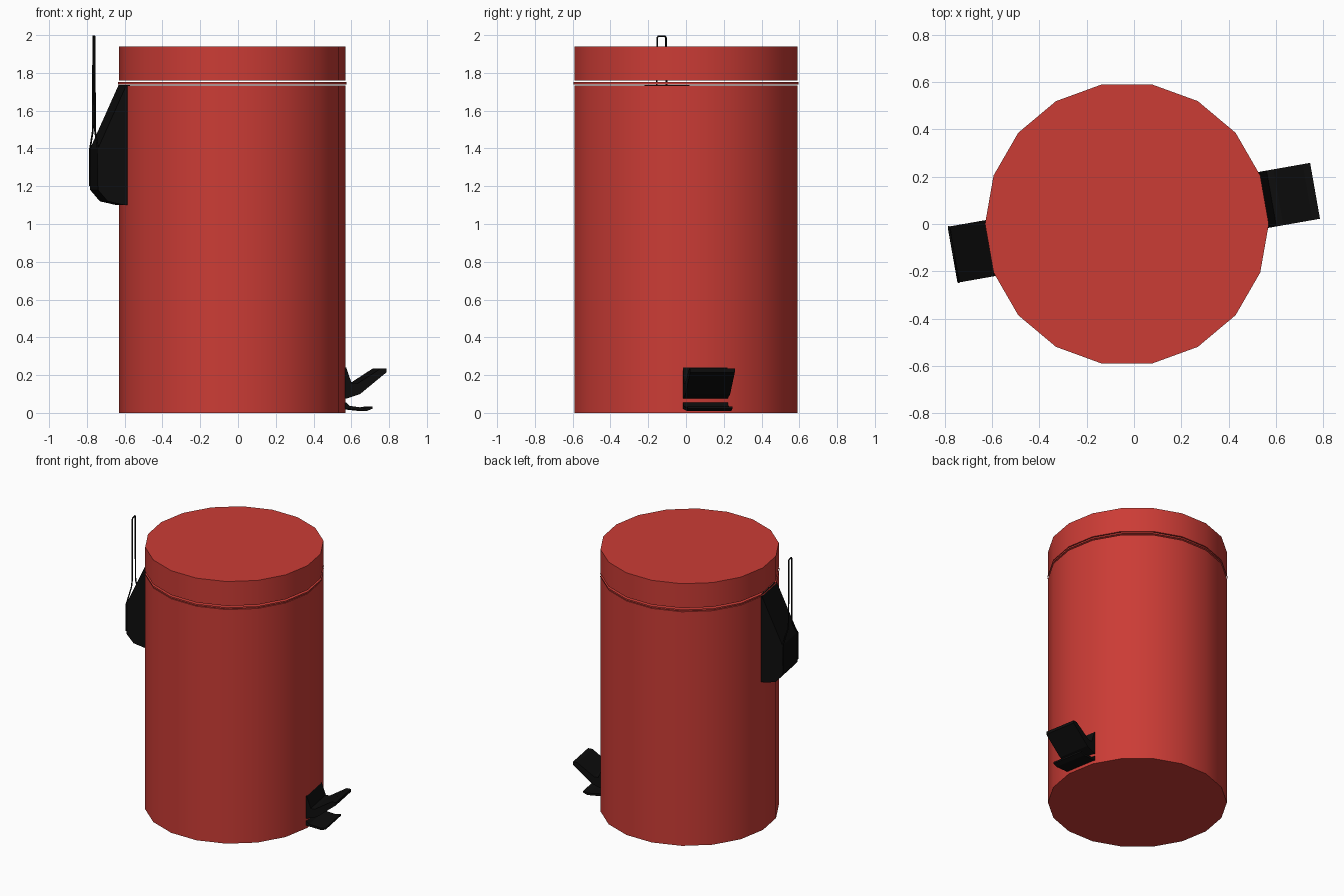
import bpy, bmesh, math
from mathutils import Matrix, Vector

if "Cube" in bpy.data.objects:
    bpy.data.objects.remove(bpy.data.objects["Cube"])

SIDES, R, CX = 18, 0.6, -0.03
APOTHEM = R * math.cos(math.pi / SIDES)


def material(name, color):
    m = bpy.data.materials.new(name)
    m.diffuse_color = (*color, 1)
    m.use_nodes = True
    m.node_tree.nodes["Principled BSDF"].inputs["Base Color"].default_value = m.diffuse_color
    return m


RED = material("red_paint", (0.6, 0.045, 0.036))
BLACK = material("black_plastic", (0.004, 0.004, 0.004))


def add_object(name, bm, mat, smooth=False):
    bmesh.ops.recalc_face_normals(bm, faces=bm.faces[:])
    me = bpy.data.meshes.new(name)
    bm.to_mesh(me)
    bm.free()
    me.materials.append(mat)
    ob = bpy.data.objects.new(name, me)
    bpy.context.collection.objects.link(ob)
    if smooth:
        bpy.ops.object.select_all(action='DESELECT')
        ob.select_set(True)
        bpy.context.view_layer.objects.active = ob
        bpy.ops.object.shade_smooth_by_angle(angle=math.radians(30))
    return ob


def drum(name, z0, z1, r=R, caps=True):
    bm = bmesh.new()
    bmesh.ops.create_cone(bm, cap_ends=caps, segments=SIDES, radius1=r, radius2=r,
                          depth=z1 - z0)
    # put a corner exactly on the +x axis
    bm.verts.ensure_lookup_table()
    v = bm.verts[0].co
    step = 2 * math.pi / SIDES
    turn = Matrix.Rotation(-(math.atan2(v.y, v.x) % step), 4, 'Z')
    bmesh.ops.transform(bm, matrix=Matrix.Translation((CX, 0, (z0 + z1) / 2)) @ turn,
                        verts=bm.verts[:])
    return add_object(name, bm, mat=RED, smooth=True)


def wall_frame(angle):
    """Local x points out of the drum facet, y runs along it."""
    return (Matrix.Translation((CX, 0, 0)) @ Matrix.Rotation(math.radians(angle), 4, 'Z')
            @ Matrix.Translation((APOTHEM, 0, 0)))


def wall_part(name, profile, angle, half=0.12):
    """Extrude an (out, up) profile across the width of a facet."""
    bm = bmesh.new()
    f = bm.faces.new([bm.verts.new((d, -half, z)) for d, z in profile])
    ext = bmesh.ops.extrude_face_region(bm, geom=[f], use_keep_orig=True)
    moved = [g for g in ext["geom"] if isinstance(g, bmesh.types.BMVert)]
    bmesh.ops.translate(bm, vec=(0, 2 * half, 0), verts=moved)
    bmesh.ops.transform(bm, matrix=wall_frame(angle), verts=bm.verts[:])
    return add_object(name, bm, BLACK)


# Bin body, thin rim ring in the gap, and lid
drum("body", 0, 1.732)
drum("rim_ring", 1.739, 1.751, 0.604, caps=False)
drum("lid", 1.76, 1.94)

# Hinge housing at the back of the lid
wall_part("hinge_housing", [(-0.02, 1.1), (0.02, 1.102), (0.1, 1.12), (0.152, 1.18),
                            (0.152, 1.4), (0, 1.735), (-0.02, 1.735)], 190)

# Wire bail that lies on the housing and rises above the lid
cu = bpy.data.curves.new("wire_bail", 'CURVE')
cu.dimensions = '3D'
cu.bevel_depth = 0.005
cu.bevel_resolution = 1
half_path = [(0.118, 1.2), (0.118, 1.4), (0.037, 1.49), (0.027, 1.53), (0.024, 1.985),
             (0.018, 1.994)]
path = half_path + [(-t, z) for t, z in reversed(half_path)]
sp = cu.splines.new('POLY')
sp.points.add(len(path) - 1)
frame = wall_frame(190)
for p, (t, z) in zip(sp.points, path):
    p.co = (*(frame @ Vector((0.153, t, z))), 1)
cu.materials.append(BLACK)
bpy.context.collection.objects.link(bpy.data.objects.new("wire_bail", cu))

# Foot pedal: raised tread with wall plate, and lower foot rest
wall_part("pedal_tread", [(-0.02, 0.24), (0.0, 0.24), (0.03, 0.155), (0.06, 0.155),
                          (0.185, 0.235), (0.217, 0.235), (0.217, 0.215), (0.075, 0.1),
                          (0.0, 0.075), (-0.02, 0.075)], 10)
wall_part("pedal_rest", [(-0.02, 0.06), (0.0, 0.055), (0.02, 0.037), (0.1, 0.026),
                         (0.142, 0.034), (0.142, 0.022), (0.11, 0.01), (0.0, 0.022),
                         (-0.02, 0.03)], 10)
